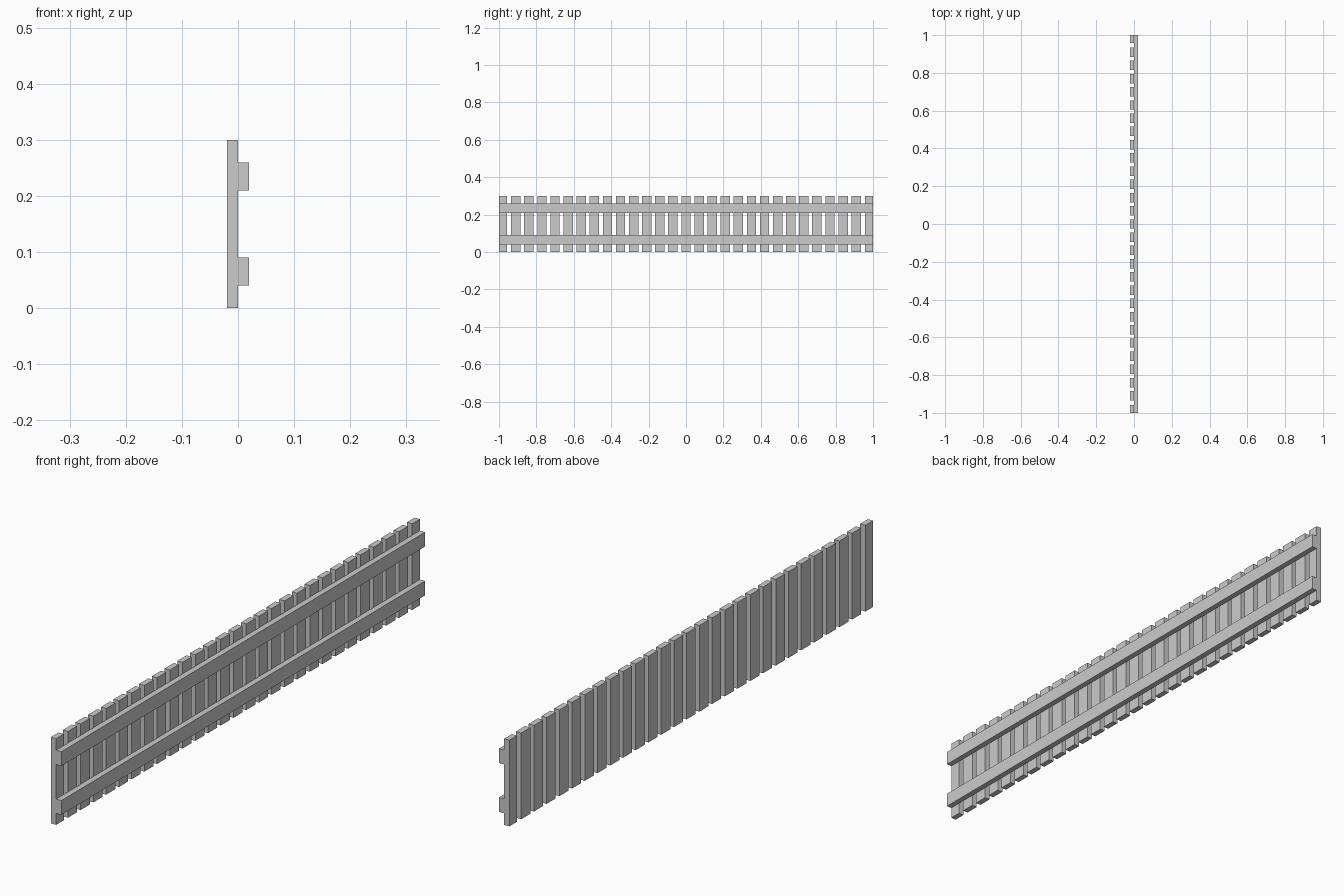
import bpy
import bmesh
from mathutils import Vector

if "Cube" in bpy.data.objects:
    bpy.data.objects.remove(bpy.data.objects["Cube"])


def box(name, lo, hi):
    """Axis-aligned box between two corners."""
    lo, hi = Vector(lo), Vector(hi)
    bm = bmesh.new()
    bmesh.ops.create_cube(bm, size=1.0)
    bmesh.ops.scale(bm, vec=hi - lo, verts=bm.verts)
    mesh = bpy.data.meshes.new(name)
    bm.to_mesh(mesh)
    bm.free()
    obj = bpy.data.objects.new(name, mesh)
    obj.location = (lo + hi) / 2
    bpy.context.collection.objects.link(obj)
    return obj


PITCH, HALF_WIDTH, COUNT = 0.07, 0.025, 14

# Upright slats, centred on y = 0
for i in range(-COUNT + 1, COUNT):
    y = i * PITCH
    box("slat", (-0.02, y - HALF_WIDTH, 0), (0, y + HALF_WIDTH, 0.3))

# Narrower slats trimmed flush with the rail ends
box("end_slat", (-0.02, -1.0, 0), (0, -0.958, 0.3))
box("end_slat", (-0.02, 0.958, 0), (0, 1.0, 0.3))

# Two long rails on the +x side
for name, z in (("lower_rail", 0.04), ("upper_rail", 0.21)):
    box(name, (0, -1.0, z), (0.02, 1.0, z + 0.05))
